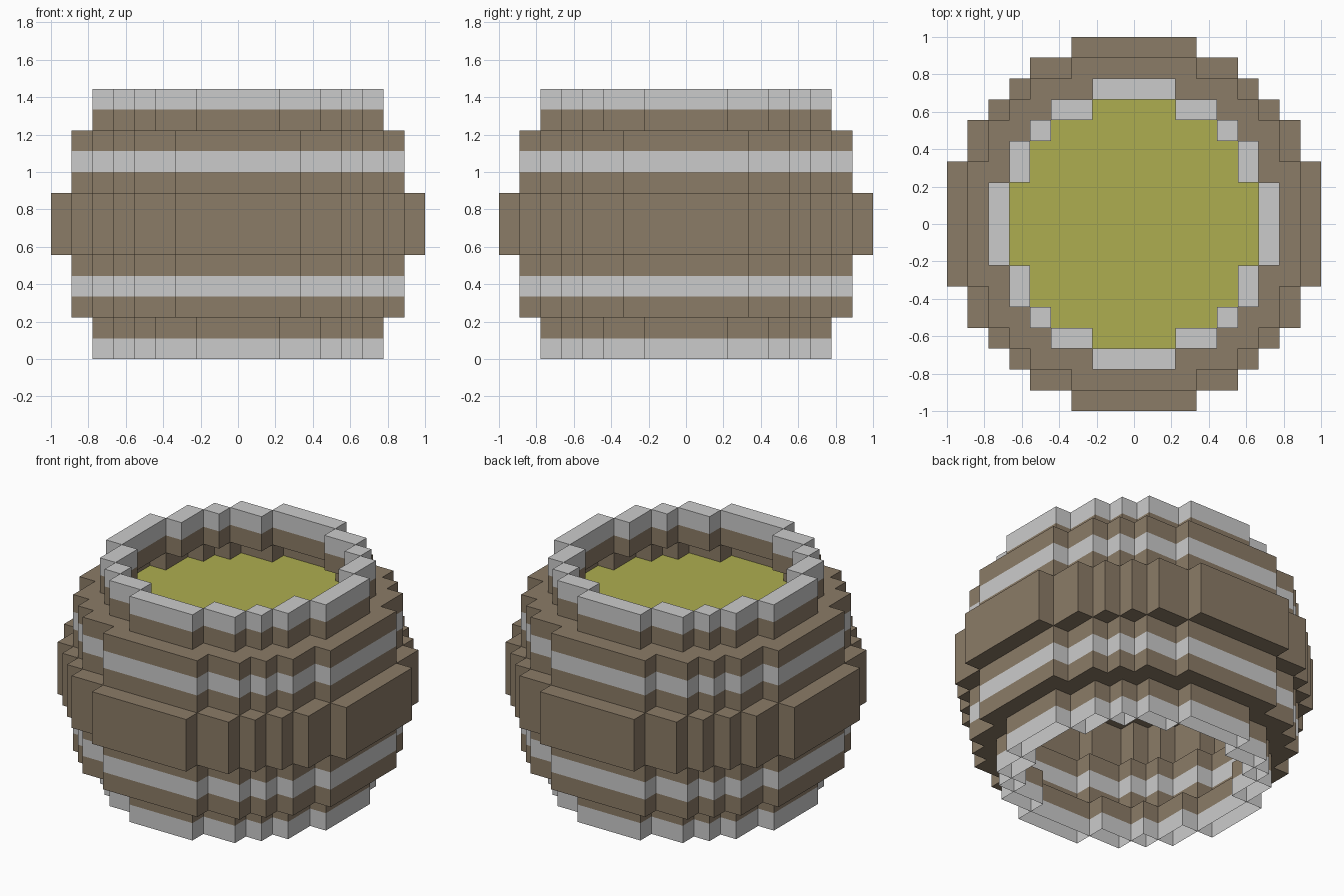
import bpy, bmesh

if "Cube" in bpy.data.objects:
    bpy.data.objects.remove(bpy.data.objects["Cube"])

U = 1 / 9  # one block of the stepped grid

# quarter outlines: half-width in blocks of each row, going outwards from the axis
OUTLINE = {
    9: [9, 9, 9, 8, 8, 7, 6, 5, 5][:7] + [5, 3],
    8: [8, 8, 8, 7, 7, 6, 5, 3],
    7: [7, 7, 6, 6, 5, 4, 2],
    6: [6, 6, 5, 5, 4, 2],
}


def cells(k):
    """Set of grid cells inside outline k, mirrored to all four quadrants."""
    return {(sx, sy) for y, w in enumerate(OUTLINE[k]) for x in range(w)
            for sx in (x, -1 - x) for sy in (y, -1 - y)}


def material(name, rgb):
    m = bpy.data.materials.new(name)
    m.diffuse_color = (*rgb, 1)
    m.use_nodes = True
    m.node_tree.nodes["Principled BSDF"].inputs["Base Color"].default_value = m.diffuse_color
    return m


def finish(name, bm, mat):
    bmesh.ops.remove_doubles(bm, verts=bm.verts, dist=1e-4)
    bmesh.ops.dissolve_limit(bm, angle_limit=0.01, verts=bm.verts, edges=bm.edges)
    me = bpy.data.meshes.new(name)
    bm.to_mesh(me)
    bm.free()
    if mat:
        me.materials.append(mat)
    bpy.context.collection.objects.link(bpy.data.objects.new(name, me))


def quad(bm, pts):
    bm.faces.new([bm.verts.new((x * U, y * U, z * U)) for x, y, z in pts])


def flat(bm, x, y, z, up=True):
    pts = [(x, y, z), (x + 1, y, z), (x + 1, y + 1, z), (x, y + 1, z)]
    quad(bm, pts if up else pts[::-1])


def band(name, k, z0, z1, mat=None, bottom=False, top=False):
    """One-block-thick stepped ring between outline k and outline k - 1."""
    bm = bmesh.new()
    ring = cells(k) - cells(k - 1)
    for x, y in ring:
        for dx, dy, a, b in ((1, 0, (1, 0), (1, 1)), (-1, 0, (0, 1), (0, 0)),
                             (0, 1, (1, 1), (0, 1)), (0, -1, (0, 0), (1, 0))):
            if (x + dx, y + dy) not in ring:
                ax, ay, bx, by = x + a[0], y + a[1], x + b[0], y + b[1]
                quad(bm, [(ax, ay, z0), (bx, by, z0), (bx, by, z1), (ax, ay, z1)])
        if bottom:
            flat(bm, x, y, z0, False)
        if top:
            flat(bm, x, y, z1)
    finish(name, bm, mat)


wood = material("wood", (0.26, 0.2, 0.135))
yellow = material("yellow_liquid", (0.42, 0.42, 0.08))

# lower rim, open underneath
band("bottom_hoop", 7, 0, 1)
band("bottom_staves", 7, 1, 2, wood, top=True)

# lower shoulder
band("lower_shoulder_base", 8, 2, 3, wood, bottom=True)
band("lower_hoop", 8, 3, 4)
band("lower_shoulder_top", 8, 4, 5, wood, top=True)

# widest belt
band("belly_staves", 9, 5, 8, wood, bottom=True, top=True)

# upper shoulder
band("upper_shoulder_base", 8, 8, 9, wood, bottom=True)
band("upper_hoop", 8, 9, 10)
band("upper_shoulder_top", 8, 10, 11, wood, top=True)

# upper rim
band("top_staves", 7, 11, 12, wood, bottom=True)
band("top_hoop", 7, 12, 13, top=True)

# liquid surface
bm = bmesh.new()
for x, y in cells(7):
    flat(bm, x, y, 10)
finish("liquid_surface", bm, yellow)
